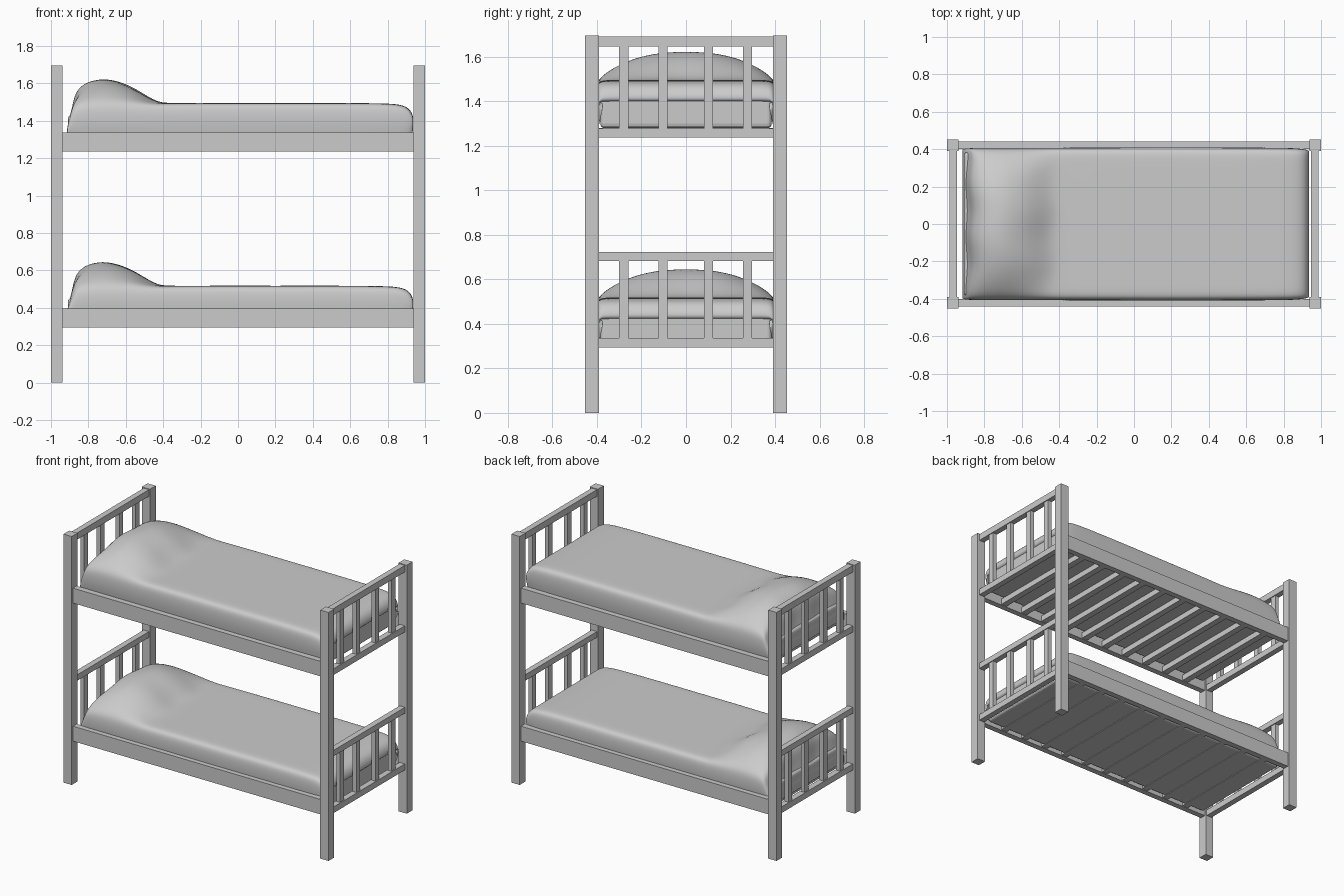
import bpy, bmesh, math

if "Cube" in bpy.data.objects:
    bpy.data.objects.remove(bpy.data.objects["Cube"])


def box(name, x0, x1, y0, y1, z0, z1, bevel=0):
    bm = bmesh.new()
    bmesh.ops.create_cube(bm, size=1)
    for v in bm.verts:
        v.co.x = x1 if v.co.x > 0 else x0
        v.co.y = y1 if v.co.y > 0 else y0
        v.co.z = z1 if v.co.z > 0 else z0
    me = bpy.data.meshes.new(name)
    bm.to_mesh(me)
    bm.free()
    ob = bpy.data.objects.new(name, me)
    bpy.context.collection.objects.link(ob)
    if bevel:
        m = ob.modifiers.new("bevel", "BEVEL")
        m.width, m.segments = bevel, 3
    return ob


# half cross-section of the blanket: fraction of half width, fraction of height
HALF = [(.97, 0), (1, .4), (1, .72), (.985, .9), (.945, .98), (.86, 1),
        (.72, 1), (.55, 1), (.36, 1), (.18, 1)]
SECTION = HALF + [(0, 1)] + [(-y, f) for y, f in reversed(HALF)]

# stations along the bed: x, half width, hem z, flat top z, pillow bulge
STATIONS = [
    (-.918, .395, 1.30, 1.31, 0), (-.912, .402, 1.30, 1.38, 0),
    (-.885, .405, 1.30, 1.45, .005), (-.872, .406, 1.30, 1.475, .05),
    (-.85, .407, 1.30, 1.485, .09), (-.80, .408, 1.30, 1.49, .12),
    (-.72, .408, 1.30, 1.492, .135), (-.64, .408, 1.30, 1.492, .12),
    (-.56, .408, 1.30, 1.492, .086), (-.49, .408, 1.30, 1.492, .04),
    (-.43, .408, 1.30, 1.492, .008), (-.37, .408, 1.30, 1.494, 0),
    (-.1, .409, 1.30, 1.496, 0), (.2, .41, 1.30, 1.495, 0),
    (.5, .409, 1.30, 1.496, 0), (.76, .408, 1.30, 1.494, 0),
    (.85, .406, 1.30, 1.49, 0), (.90, .402, 1.30, 1.477, 0),
    (.928, .396, 1.32, 1.45, 0), (.94, .388, 1.36, 1.41, 0),
    (.925, .384, 1.39, 1.40, 0)]


def blanket(name, dz):
    bm = bmesh.new()
    rows = []
    for i, (x, w, base, top, bulge) in enumerate(STATIONS):
        row = []
        for y, f in SECTION:
            z = base + (top - base) * f + bulge * max(0, 1 - abs(y) ** 2.6)
            # slight waviness of the pillow edge
            dx = .008 * math.sin(9 * y + dz) if 1 < i < 11 else 0
            row.append(bm.verts.new((x + dx, y * w, z + dz)))
        rows.append(row)
    for a, b in zip(rows, rows[1:]):
        for j in range(len(a) - 1):
            bm.faces.new((a[j], a[j + 1], b[j + 1], b[j]))
    bmesh.ops.recalc_face_normals(bm, faces=bm.faces)
    if sum(f.normal.z for f in bm.faces) < 0:
        bmesh.ops.reverse_faces(bm, faces=bm.faces)
    for f in bm.faces:
        f.smooth = True
    me = bpy.data.meshes.new(name)
    bm.to_mesh(me)
    bm.free()
    ob = bpy.data.objects.new(name, me)
    bpy.context.collection.objects.link(ob)
    m = ob.modifiers.new("smooth", "SUBSURF")
    m.levels = m.render_levels = 2


# corner posts
for sx, xn in ((-1, "head"), (1, "foot")):
    for sy, yn in ((-1, "front"), (1, "back")):
        x, y = sx * .969, sy * .422
        box(f"{xn}_{yn}_post", x - .031, x + .031, y - .031, y + .031, 0, 1.695)

# two bunks: rail bottom z, end top rail z range, bedding offset
for level, z, t0, t1, dz in (("lower", .294, .682, .722, -.977),
                             ("upper", 1.236, 1.645, 1.69, 0)):
    # side rails
    for s, n in ((-1, "front"), (1, "back")):
        y = s * .42
        box(f"{level}_{n}_side_rail", -.94, .94, y - .02, y + .02, z, z + .102)
    # end frames with upright bars
    for s, n in ((-1, "head"), (1, "foot")):
        x = s * .966
        box(f"{level}_{n}_top_rail", x - .02, x + .02, -.395, .395, t0, t1)
        box(f"{level}_{n}_bottom_rail", x - .02, x + .02, -.395, .395, z, z + .042)
        for k, y in enumerate((-.279, -.103, .101, .276)):
            box(f"{level}_{n}_bar_{k + 1}", x - .014, x + .014,
                y - .021, y + .021, z + .04, t0 + .002)
    # slats under the mattress
    for k in range(10):
        x = -.77 + k * 1.54 / 9
        box(f"{level}_slat_{k + 1}", x - .022, x + .022, -.402, .402, z + .004, z + .044)
    # bedding
    box(f"{level}_mattress", -.91, .925, -.385, .385, 1.279 + dz, 1.43 + dz, .02)
    blanket(f"{level}_blanket", dz)
